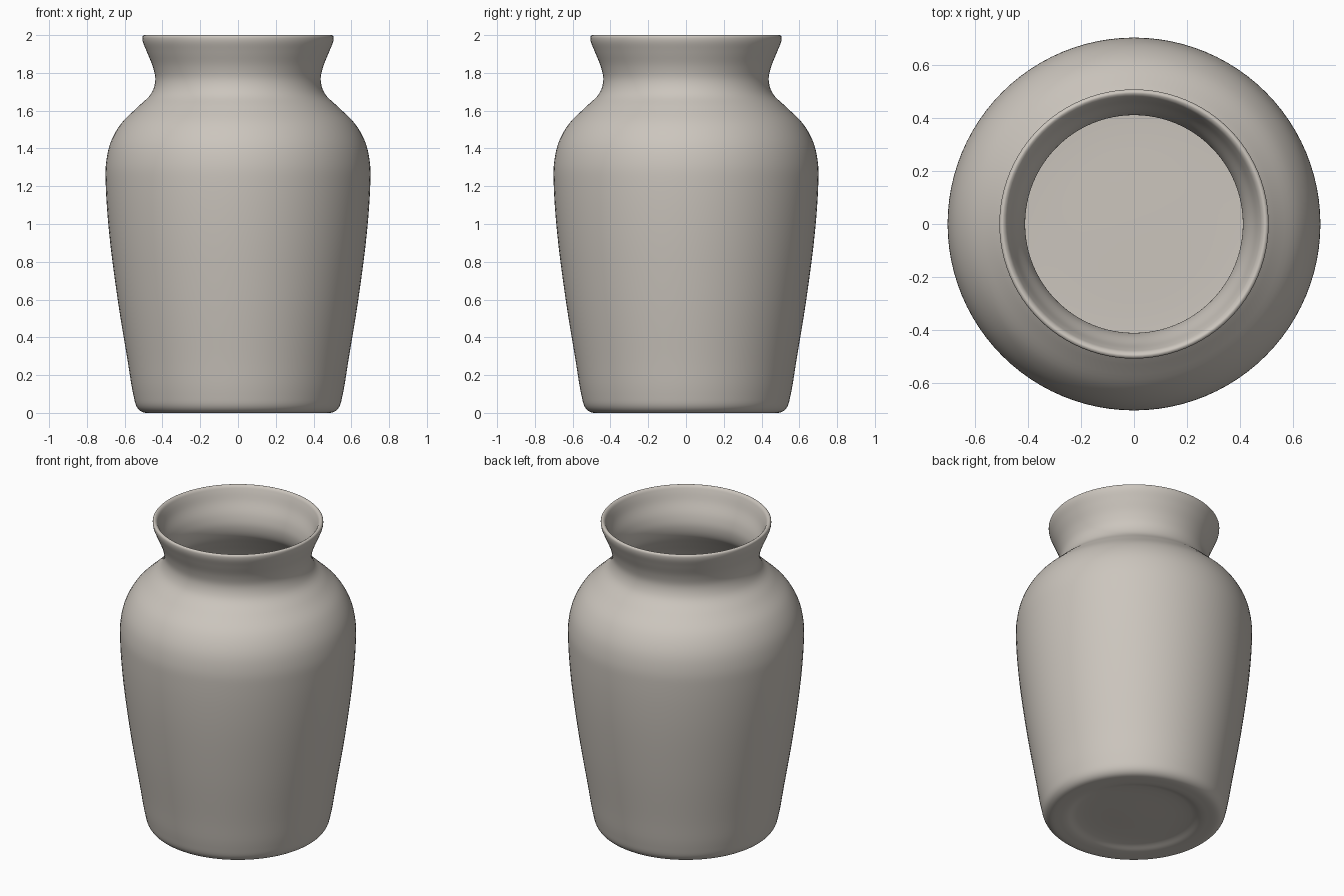
import bpy
import bmesh
import math
from mathutils import Vector

cube = bpy.data.objects.get("Cube")
if cube:
    bpy.data.objects.remove(cube, do_unlink=True)

SEGMENTS = 96
STEPS = 5


def smooth_path(points, steps):
    """Catmull-Rom curve through (radius, height) points."""
    pts = [Vector(p) for p in points]
    ext = [2 * pts[0] - pts[1]] + pts + [2 * pts[-1] - pts[-2]]
    path = []
    for a, b, c, d in zip(ext, ext[1:], ext[2:], ext[3:]):
        # knot spacing by square root of distance avoids overshoot
        k1, k2, k3 = ((q - p).length ** 0.5 for p, q in ((a, b), (b, c), (c, d)))
        m1 = (c - b) + k2 * ((b - a) / k1 - (c - a) / (k1 + k2))
        m2 = (c - b) + k2 * ((d - c) / k3 - (d - b) / (k2 + k3))
        for i in range(steps):
            t = i / steps
            path.append((2 * t**3 - 3 * t**2 + 1) * b + (t**3 - 2 * t**2 + t) * m1
                        + (3 * t**2 - 2 * t**3) * c + (t**3 - t**2) * m2)
    return path + [pts[-1]]


def lathe(name, path, material):
    """Revolve a profile about the z axis."""
    bm = bmesh.new()
    verts = [bm.verts.new((max(p.x, 0), 0, p.y)) for p in path]
    edges = [bm.edges.new(pair) for pair in zip(verts, verts[1:])]
    bmesh.ops.spin(bm, geom=verts + edges, axis=(0, 0, 1), cent=(0, 0, 0),
                   angle=math.tau, steps=SEGMENTS, use_duplicate=False)
    bmesh.ops.remove_doubles(bm, verts=bm.verts, dist=0.0002)
    bmesh.ops.recalc_face_normals(bm, faces=bm.faces)
    mesh = bpy.data.meshes.new(name)
    bm.to_mesh(mesh)
    bm.free()
    mesh.materials.append(material)
    mesh.shade_smooth()
    obj = bpy.data.objects.new(name, mesh)
    bpy.context.collection.objects.link(obj)
    return obj


# Warm grey clay
clay = bpy.data.materials.new("warm grey clay")
clay.use_nodes = True
color = (0.60, 0.56, 0.51, 1)
clay.diffuse_color = color
clay.node_tree.nodes["Principled BSDF"].inputs["Base Color"].default_value = color

# Underside with shallow recess, rounded foot, body, shoulder, neck, lip
outside = [(0, 0.02), (0.34, 0.02), (0.40, 0.004), (0.44, 0), (0.505, 0.004),
           (0.535, 0.03), (0.555, 0.10), (0.585, 0.28), (0.637, 0.6),
           (0.682, 0.95), (0.70, 1.2), (0.699, 1.32), (0.675, 1.43),
           (0.62, 1.53), (0.53, 1.62), (0.46, 1.69), (0.438, 1.76),
           (0.45, 1.83), (0.482, 1.91), (0.505, 1.97), (0.505, 1.994)]
# Rounded lip, throat, inner wall and floor
inside = [(0.495, 2.0), (0.483, 1.993), (0.472, 1.97), (0.452, 1.91),
          (0.42, 1.83), (0.41, 1.76), (0.43, 1.685), (0.50, 1.61),
          (0.595, 1.51), (0.648, 1.42), (0.67, 1.31), (0.67, 1.2),
          (0.652, 0.95), (0.607, 0.6), (0.555, 0.28), (0.525, 0.1),
          (0.49, 0.05), (0.43, 0.04), (0, 0.04)]

lathe("vase", smooth_path(outside + inside, STEPS), clay)
